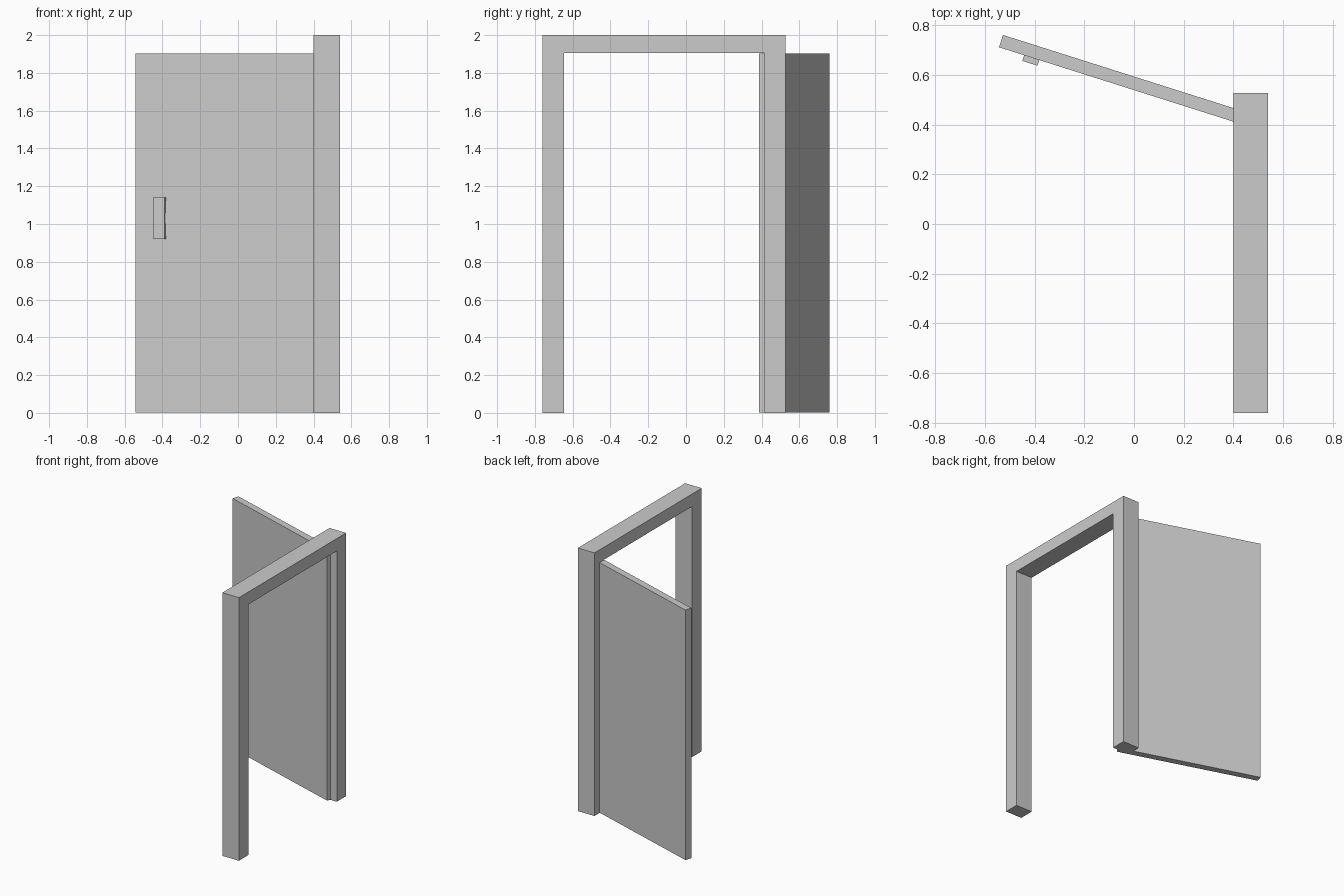
import bpy, bmesh, math
from mathutils import Matrix, Vector

if "Cube" in bpy.data.objects:
    bpy.data.objects.remove(bpy.data.objects["Cube"])


def prism(name, profile, depth, matrix=Matrix()):
    """Extrude a closed (y, z) profile along x from 0 to depth."""
    bm = bmesh.new()
    face = bm.faces.new([bm.verts.new((0, y, z)) for y, z in profile])
    ext = bmesh.ops.extrude_face_region(bm, geom=[face])
    moved = [g for g in ext["geom"] if isinstance(g, bmesh.types.BMVert)]
    bmesh.ops.translate(bm, verts=moved, vec=Vector((depth, 0, 0)))
    bmesh.ops.recalc_face_normals(bm, faces=bm.faces)
    mesh = bpy.data.meshes.new(name)
    bm.to_mesh(mesh)
    bm.free()
    obj = bpy.data.objects.new(name, mesh)
    bpy.context.collection.objects.link(obj)
    obj.matrix_world = matrix
    return obj


# Door frame: two posts and a lintel as one U-shaped profile
prism("door_frame",
      [(-0.76, 0), (-0.76, 2), (0.528, 2), (0.528, 0),
       (0.415, 0), (0.415, 1.905), (-0.646, 1.905), (-0.646, 0)],
      0.14, Matrix.Translation((0.4, 0, 0)))

# Open door, swung about its hinge inside the far post
swing = Matrix.Translation((-0.543, 0.711, 0)) @ Matrix.Rotation(math.radians(-17.6), 4, 'Z')
prism("door_panel", [(0, 0.002), (0.052, 0.002), (0.052, 1.903), (0, 1.903)], 1.072, swing)

# Pull handle: flat front, hollowed arch towards the door
z0, z1, grip = 0.92, 1.14, 0.018
arch = [(-0.006 - 0.009 * math.sin(math.pi * i / 8), z0 + grip + (z1 - z0 - 2 * grip) * i / 8)
        for i in range(9)]
handle = [(-0.024, z0), (0.004, z0), (0.004, z0 + grip)] + arch + \
         [(0.004, z1 - grip), (0.004, z1), (-0.024, z1)]
prism("door_handle", handle, 0.064, swing @ Matrix.Translation((0.106, 0, 0)))
